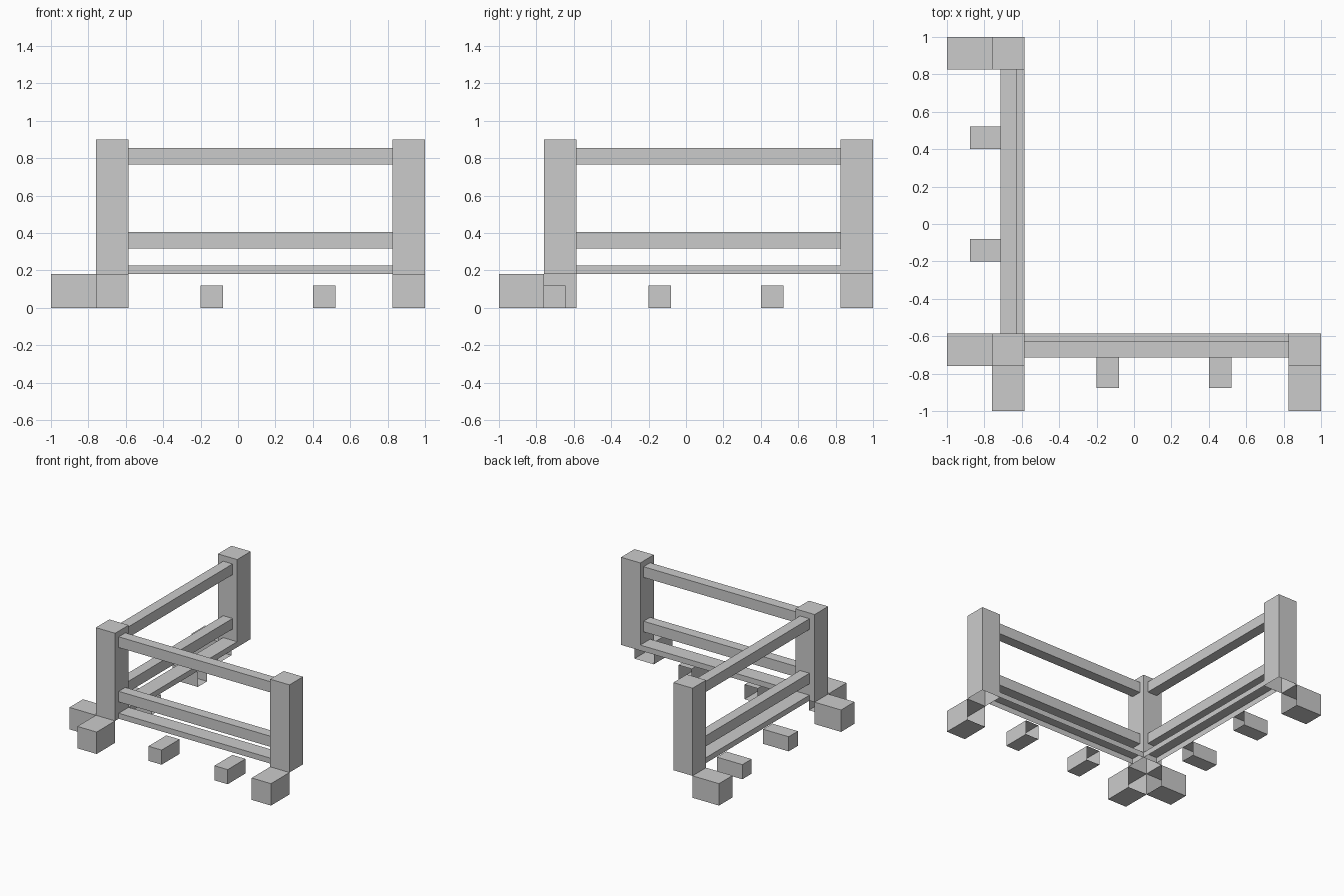
import bpy
import bmesh
from mathutils import Vector

cube = bpy.data.objects.get("Cube")
if cube:
    bpy.data.objects.remove(cube, do_unlink=True)

grey = bpy.data.materials.new("plain_grey")
grey.use_nodes = True
colour = (0.6, 0.6, 0.6, 1)
grey.diffuse_color = colour
grey.node_tree.nodes["Principled BSDF"].inputs["Base Color"].default_value = colour


def box(name, x, y, z, open_side=None, swap=False):
    """Box from ranges; open_side leaves one face out, swap trades x and y."""
    bm = bmesh.new()
    bmesh.ops.create_cube(bm, size=1)
    if open_side:
        side = Vector(open_side)
        gone = [f for f in bm.faces if f.normal.dot(side) > 0.9]
        bmesh.ops.delete(bm, geom=gone, context='FACES')
    for v in bm.verts:
        v.co = [(a + b) / 2 + (b - a) * c for (a, b), c in zip((x, y, z), v.co)]
        if swap:
            v.co.x, v.co.y = v.co.y, v.co.x
    if swap:
        bmesh.ops.reverse_faces(bm, faces=bm.faces[:])
    mesh = bpy.data.meshes.new(name)
    bm.to_mesh(mesh)
    bm.free()
    mesh.materials.append(grey)
    obj = bpy.data.objects.new(name, mesh)
    bpy.context.collection.objects.link(obj)


DOWN, INWARD = (0, 0, -1), (0, 1, 0)
NEAR = (-0.76, -0.585)   # post thickness at the corner
FAR = (0.825, 1.0)       # post thickness at the far end
FLOOR = 0.18
SPAN = (NEAR[1], FAR[0])

# Corner post shared by both railings
box("corner_post", NEAR, NEAR, (FLOOR, 0.9), DOWN)

# Two matching railings at a right angle
for label, swap in (("front", False), ("side", True)):
    box(label + "_end_post", FAR, NEAR, (FLOOR, 0.9), DOWN, swap)

    # Horizontal rails
    box(label + "_top_rail", SPAN, (-0.713, -0.627), (0.765, 0.853), None, swap)
    box(label + "_middle_rail", SPAN, (-0.713, -0.627), (0.318, 0.405), None, swap)
    box(label + "_bottom_rail", SPAN, (-0.713, -0.585), (FLOOR, 0.225), DOWN, swap)

    # Large beam ends outside the posts
    for i, x in enumerate((NEAR, FAR)):
        box(f"{label}_beam_end_{i}", x, (-1, -0.76), (0, FLOOR), INWARD, swap)

    # Small joist ends under the bottom rail
    for i, x in enumerate((-0.2, 0.4)):
        box(f"{label}_joist_end_{i}", (x, x + 0.12), (-0.877, -0.645),
            (0, 0.12), INWARD, swap)
